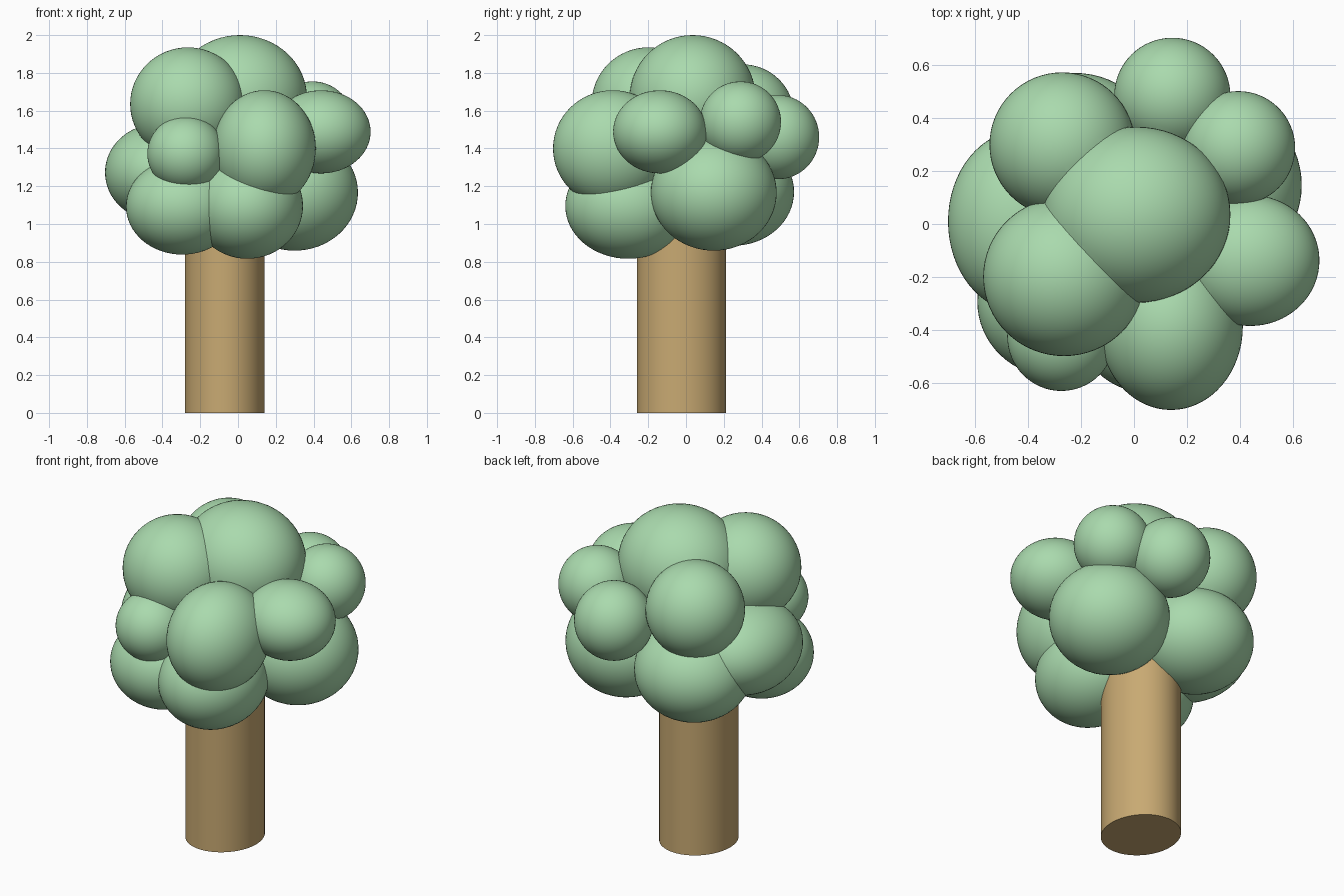
import bpy
import math

if "Cube" in bpy.data.objects:
    bpy.data.objects.remove(bpy.data.objects["Cube"])


def paint(obj, name, color):
    mat = bpy.data.materials.new(name)
    mat.diffuse_color = (*color, 1.0)
    mat.use_nodes = True
    mat.node_tree.nodes["Principled BSDF"].inputs["Base Color"].default_value = mat.diffuse_color
    obj.data.materials.append(mat)


def smooth(obj, degrees):
    bpy.ops.object.select_all(action='DESELECT')
    obj.select_set(True)
    bpy.context.view_layer.objects.active = obj
    bpy.ops.object.shade_smooth_by_angle(angle=math.radians(degrees))


def puff(center, radii):
    bpy.ops.mesh.primitive_uv_sphere_add(segments=64, ring_count=32, radius=1, location=center)
    obj = bpy.context.object
    obj.scale = radii
    bpy.ops.object.transform_apply(location=True, rotation=False, scale=True)
    return obj


# Leaf puffs: centre, radii
PUFFS = [
    ((0.01, 0.035, 1.67), (0.355, 0.333, 0.33)),     # crown top
    ((-0.265, -0.20, 1.635), (0.306, 0.30, 0.30)),   # upper front left
    ((-0.272, 0.30, 1.57), (0.275, 0.274, 0.275)),   # upper back left
    ((0.145, 0.485, 1.46), (0.22, 0.22, 0.223)),     # back
    ((0.395, 0.288, 1.54), (0.215, 0.215, 0.215)),   # back right
    ((0.44, -0.138, 1.488), (0.262, 0.248, 0.22)),   # right
    ((0.14, -0.388, 1.40), (0.272, 0.316, 0.308)),   # front right
    ((-0.275, -0.425, 1.372), (0.205, 0.207, 0.20)), # front left
    ((-0.425, 0.01, 1.273), (0.279, 0.345, 0.257)),  # left
    ((-0.295, -0.295, 1.093), (0.298, 0.285, 0.255)),# lower front left
    ((0.05, -0.305, 1.096), (0.294, 0.334, 0.28)),   # lower front
    ((0.30, 0.147, 1.166), (0.335, 0.333, 0.307)),   # lower right
    ((-0.225, 0.25, 1.17), (0.33, 0.322, 0.285)),    # lower back
]

# Foliage: all puffs fused into one skin
foliage = puff(*PUFFS[0])
foliage.name = "foliage"
for center, radii in PUFFS[1:]:
    other = puff(center, radii)
    bpy.context.view_layer.objects.active = foliage
    mod = foliage.modifiers.new("union", 'BOOLEAN')
    mod.operation = 'UNION'
    mod.solver = 'EXACT'
    mod.object = other
    bpy.ops.object.modifier_apply(modifier=mod.name)
    bpy.data.objects.remove(other, do_unlink=True)
smooth(foliage, 30)
paint(foliage, "leaf_green", (0.40, 0.70, 0.42))

# Trunk: oval column reaching into the foliage
bpy.ops.mesh.primitive_cylinder_add(vertices=64, radius=1, depth=1.1, location=(-0.07, -0.024, 0.55))
trunk = bpy.context.object
trunk.name = "trunk"
trunk.scale = (0.211, 0.235, 1)
bpy.ops.object.transform_apply(location=False, rotation=False, scale=True)
smooth(trunk, 40)
paint(trunk, "bark_brown", (0.58, 0.40, 0.17))
